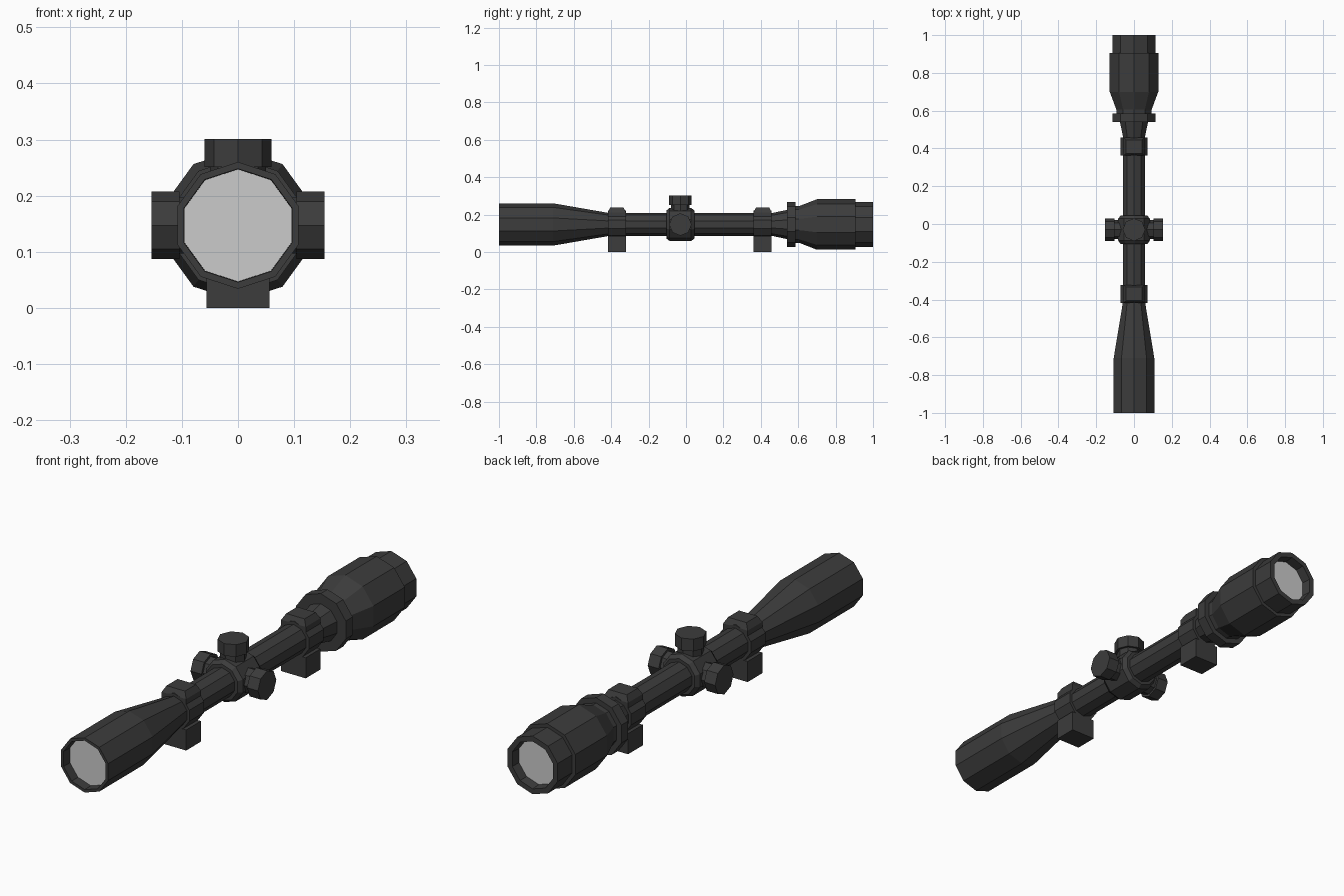
import bpy, bmesh
from math import sin, cos, pi
from mathutils import Vector, Matrix

if "Cube" in bpy.data.objects:
    bpy.data.objects.remove(bpy.data.objects["Cube"])

AXIS_Z = 0.147
TURRET_Y = -0.03
black = bpy.data.materials.new("matte_black")
black.diffuse_color = (0.045, 0.045, 0.045, 1)
black.use_nodes = True
black.node_tree.nodes["Principled BSDF"].inputs["Base Color"].default_value = black.diffuse_color


def finish(bm, name, mat):
    bmesh.ops.recalc_face_normals(bm, faces=bm.faces)
    me = bpy.data.meshes.new(name)
    bm.to_mesh(me)
    bm.free()
    if mat:
        me.materials.append(mat)
    ob = bpy.data.objects.new(name, me)
    bpy.context.collection.objects.link(ob)
    return ob


def lathe(name, profile, sides=10, matrix=Matrix(), caps=True, mat=black):
    """Spin (position, radius) pairs around the y axis, a corner pointing up."""
    bm = bmesh.new()
    rings = []
    for t, r in profile:
        angles = [2 * pi * k / sides for k in range(sides)]
        rings.append([bm.verts.new(matrix @ Vector((r * sin(a), t, r * cos(a)))) for a in angles])
    for a, b in zip(rings, rings[1:]):
        for k in range(sides):
            j = (k + 1) % sides
            bm.faces.new((a[k], a[j], b[j], b[k]))
    if caps:
        bm.faces.new(rings[0])
        bm.faces.new(rings[-1])
    return finish(bm, name, mat)


def block(name, y, z0, z1, half_x, half_y, top_x=None, top_y=None):
    """Box whose top may be smaller than its bottom."""
    bm = bmesh.new()
    bmesh.ops.create_cube(bm, size=2)
    for v in bm.verts:
        up = v.co.z > 0
        hx = top_x if up and top_x else half_x
        hy = top_y if up and top_y else half_y
        v.co = (v.co.x * hx, y + v.co.y * hy, z1 if up else z0)
    return finish(bm, name, black)


centre = Matrix.Translation((0, 0, AXIS_Z))

# Main tube with objective bell, eyepiece and recessed ends
lathe("scope_body", [
    (-0.96, 0.100), (-1.0, 0.101), (-1.0, 0.113), (-0.71, 0.113), (-0.41, 0.061),
    (0.46, 0.061), (0.54, 0.078), (0.54, 0.120), (0.585, 0.120), (0.585, 0.098),
    (0.605, 0.098), (0.70, 0.135), (0.905, 0.135), (0.905, 0.120), (1.0, 0.120),
    (1.0, 0.098), (0.96, 0.095)], matrix=centre, caps=False)

# Lenses
for name, y, r in (("front_lens", -0.96, 0.100), ("rear_lens", 0.96, 0.095)):
    bm = bmesh.new()
    bm.faces.new([bm.verts.new((r * sin(2 * pi * k / 10), y, AXIS_Z + r * cos(2 * pi * k / 10)))
                  for k in range(10)])
    ob = finish(bm, name, None)
    if ob.data.polygons[0].normal.y * y < 0:
        ob.data.flip_normals()

# Turret hub
hub = Matrix.Translation((0, TURRET_Y, AXIS_Z))
lathe("turret_hub", [(-0.075, 0.062), (-0.075, 0.075), (-0.058, 0.088),
                     (0.058, 0.088), (0.075, 0.075), (0.075, 0.062)], matrix=hub)

# Adjustment knobs: a narrow neck and a wider octagonal cap
knob = [(0.06, 0.05), (0.104, 0.05), (0.104, 0.06), (0.154, 0.06)]
for name, turn in (("top_knob", Matrix.Rotation(pi / 2, 4, 'X')),
                   ("right_knob", Matrix.Rotation(-pi / 2, 4, 'Z')),
                   ("left_knob", Matrix.Rotation(pi / 2, 4, 'Z'))):
    lathe(name, knob, sides=8, matrix=hub @ turn)

# Mounting rings with clamp on top and foot below
for name, y in (("front_mount", -0.37), ("rear_mount", 0.41)):
    lathe(name + "_ring", [(-0.048, 0.074), (0.048, 0.074)],
          matrix=Matrix.Translation((0, y, AXIS_Z)))
    block(name + "_clamp", y, 0.19, 0.212, 0.056, 0.048)
    block(name + "_clamp_top", y, 0.212, 0.237, 0.056, 0.048, 0.042, 0.036)
    block(name + "_foot", y, 0.0, 0.085, 0.056, 0.048)
